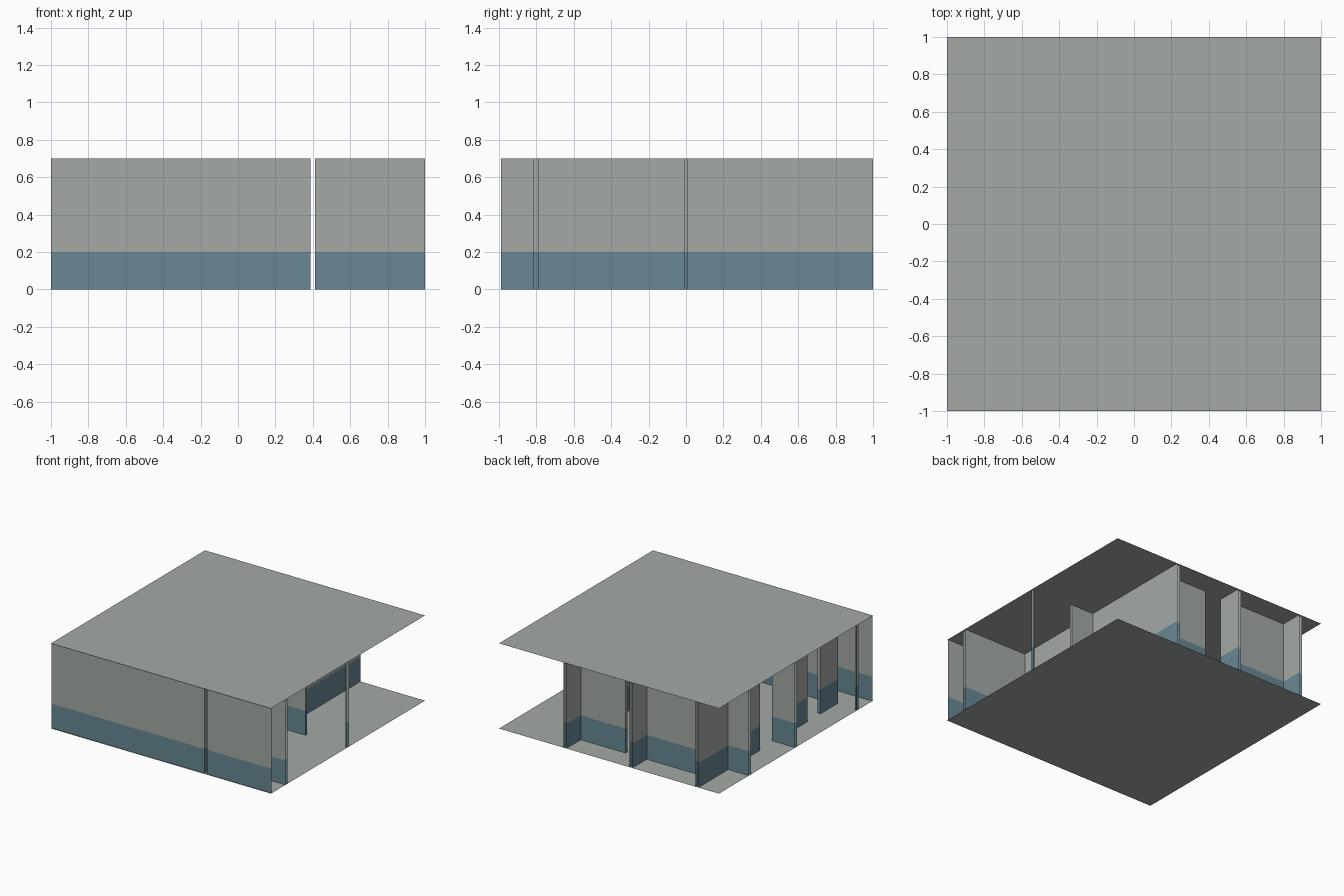
import bpy
import bmesh

cube = bpy.data.objects.get("Cube")
if cube:
    bpy.data.objects.remove(cube, do_unlink=True)


def make_material(name, rgb):
    mat = bpy.data.materials.new(name)
    mat.use_nodes = True
    colour = (*rgb, 1.0)
    mat.diffuse_color = colour
    mat.node_tree.nodes["Principled BSDF"].inputs["Base Color"].default_value = colour
    return mat


grey = make_material("pale_grey_plaster", (0.37, 0.40, 0.38))
blue = make_material("dull_blue_paint", (0.138, 0.242, 0.296))

EDGE = 1.0
HEIGHT = 0.7
DADO = 0.2
HALF = 0.0125     # half of a partition's thickness
SLIM = 0.01       # half of the thin middle partition


def finish(bm, name, materials):
    mesh = bpy.data.meshes.new(name)
    bm.to_mesh(mesh)
    bm.free()
    for mat in materials:
        mesh.materials.append(mat)
    obj = bpy.data.objects.new(name, mesh)
    bpy.context.collection.objects.link(obj)
    return obj


def slab(name, z, faces_up):
    """Square sheet covering the whole plan."""
    bm = bmesh.new()
    corners = [(-EDGE, -EDGE), (EDGE, -EDGE), (EDGE, EDGE), (-EDGE, EDGE)]
    if not faces_up:
        corners.reverse()
    bm.faces.new([bm.verts.new((x, y, z)) for x, y in corners])
    return finish(bm, name, [grey])


def wall(name, path):
    """Upright sheet along a plan path, room on the left, blue below the dado."""
    bm = bmesh.new()
    rows = [[bm.verts.new((x, y, z)) for x, y in path] for z in (0, DADO, HEIGHT)]
    for level, (low, high) in enumerate(zip(rows, rows[1:])):
        for i in range(len(path) - 1):
            face = bm.faces.new((low[i + 1], low[i], high[i], high[i + 1]))
            face.material_index = 1 - level
    return finish(bm, name, [grey, blue])


# Both faces of each partition line
west_out, west_in = -0.8 - HALF, -0.8 + HALF
mid_west, mid_east = -0.2 - HALF, -0.2 + HALF
east_in, east_out = 0.4 - HALF, 0.4 + HALF
south_out, south_in = -0.8 - HALF, -0.8 + HALF
north_in, north_out = 0.8 - HALF, 0.8 + HALF
shaft_south, shaft_north = 0.6 - HALF, 0.6 + HALF
front = -0.99
stub = 0.985

# Doorway edges
back_door = -0.02
side_door_south, side_door_north = -0.585, -0.417
upper_door = 0.2
east_door = 0.62

# Floor and ceiling
slab("floor", 0, True)
slab("ceiling", HEIGHT, False)

# Front passage and the main room's front and east sides
wall("main_room_wall", [
    (-EDGE, front), (east_in, front), (east_in, south_out),
    (west_out, south_out), (west_out, side_door_south),
    (west_in, side_door_south), (west_in, south_in),
    (east_in, south_in), (east_in, north_in), (back_door, north_in),
    (back_door, north_out), (east_in, north_out), (east_in, EDGE)])

# Front right passage
wall("front_right_passage_wall", [
    (EDGE, south_out), (east_out, south_out), (east_out, front), (EDGE, front)])

# Rooms along the east side
wall("east_rooms_wall", [
    (east_out, EDGE), (east_out, SLIM), (east_door, SLIM),
    (east_door, -SLIM), (east_out, -SLIM), (east_out, south_in), (EDGE, south_in)])

# Short door posts at the open sides
wall("east_door_post", [
    (EDGE, -SLIM), (stub, -SLIM), (stub, SLIM), (EDGE, SLIM)][::1])
wall("west_door_post", [
    (-EDGE, south_in), (-stub, south_in), (-stub, south_out), (-EDGE, south_out)])

# Partition between the two west doorways
wall("west_partition", [
    (-EDGE, SLIM), (west_in, SLIM), (west_in, side_door_north),
    (west_out, side_door_north), (west_out, -SLIM), (-EDGE, -SLIM)])

# Back left corner of the main room
wall("back_left_room_wall", [
    (mid_east, EDGE), (mid_east, north_in), (west_in, north_in),
    (west_in, upper_door), (west_out, upper_door),
    (west_out, shaft_south), (-EDGE, shaft_south)])
wall("corner_recess_wall", [
    (-EDGE, shaft_north), (west_out, shaft_north), (west_out, EDGE)])

# Recess at the back
wall("back_recess_wall", [
    (west_in, EDGE), (west_in, north_out), (mid_west, north_out), (mid_west, EDGE)])
